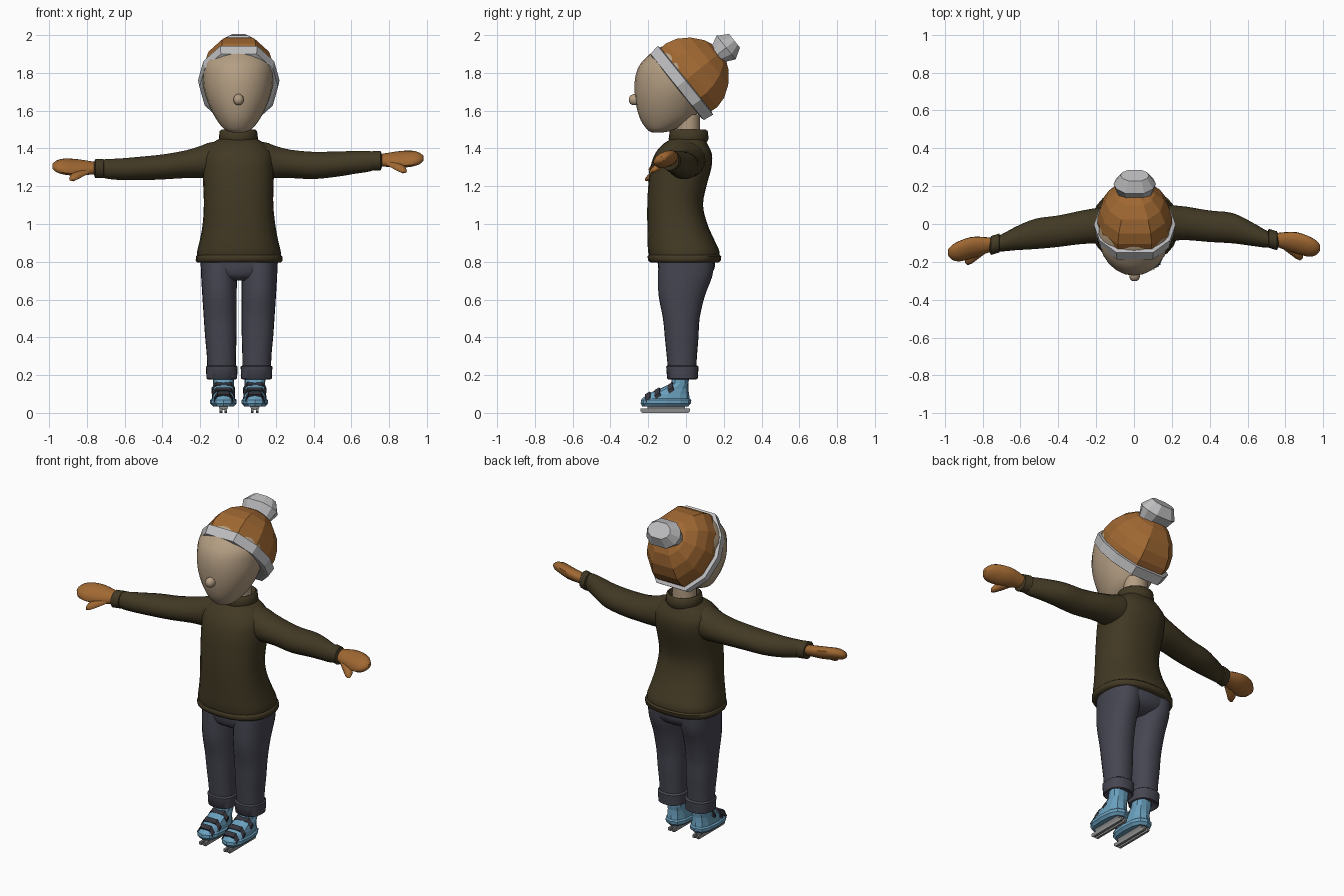
import bpy, bmesh, math
from mathutils import Vector as V


def mat(name, r, g, b):
    m = bpy.data.materials.new(name)
    lin = [((c / 255 + 0.055) / 1.055) ** 2.4 for c in (r, g, b)]
    m.diffuse_color = (*lin, 1)
    return m


SKIN = mat("skin", 180, 158, 131)
ORANGE = mat("orange_brown_knit", 160, 104, 50)
GREY = mat("light_grey", 190, 190, 192)
OLIVE = mat("dark_olive_wool", 66, 57, 36)
DENIM = mat("slate_denim", 70, 70, 82)
BLUE = mat("skate_blue", 106, 160, 190)
DARK = mat("dark_strap", 52, 52, 60)
STEEL = mat("steel", 140, 140, 140)


def smooth_rings(rings, steps):
    """Catmull-Rom interpolation between rings of numbers."""
    out = []
    for i in range(len(rings) - 1):
        p = [rings[max(0, min(len(rings) - 1, i + k))] for k in (-1, 0, 1, 2)]
        for s in range(steps):
            t = s / steps
            out.append([0.5 * (2 * b + (c - a) * t + (2 * a - 5 * b + 4 * c - d) * t * t
                               + (3 * b - a - 3 * c + d) * t ** 3) for a, b, c, d in zip(*p)])
    return out + [rings[-1]]


def loft(name, rings, material, sides=24, angles=None, smooth=True, power=1.0):
    """Skin a list of (centre, u axis, v axis) cross-sections, capped at both ends."""
    bm = bmesh.new()
    angles = angles or [360 * i / sides for i in range(sides)]
    n = len(angles)
    loops = []
    for c, u, v in rings:
        loop = []
        for a in angles:
            ca, sa = math.cos(math.radians(a)), math.sin(math.radians(a))
            ca, sa = (math.copysign(abs(k) ** power, k) for k in (ca, sa))
            loop.append(bm.verts.new(V(c) + V(u) * ca + V(v) * sa))
        loops.append(loop)
    for a, b in zip(loops, loops[1:]):
        for i in range(n):
            bm.faces.new((a[i], a[(i + 1) % n], b[(i + 1) % n], b[i]))
    bm.faces.new(loops[0][::-1])
    bm.faces.new(loops[-1])
    bmesh.ops.recalc_face_normals(bm, faces=bm.faces)
    me = bpy.data.meshes.new(name)
    bm.to_mesh(me)
    bm.free()
    me.materials.append(material)
    ob = bpy.data.objects.new(name, me)
    bpy.context.collection.objects.link(ob)
    if smooth:
        bpy.ops.object.select_all(action='DESELECT')
        ob.select_set(True)
        bpy.context.view_layer.objects.active = ob
        bpy.ops.object.shade_smooth_by_angle(angle=math.radians(50))
    return ob


def upright(name, rows, material, steps=3, **kw):
    """Rows of (z, x centre, half width, y front, y back)."""
    rows = smooth_rings(rows, steps) if steps > 1 else rows
    return loft(name, [((x, (f + b) / 2, z), (w, 0, 0), (0, (b - f) / 2, 0))
                       for z, x, w, f, b in rows], material, **kw)


def sideways(name, rows, material, steps=3, tilt=0.0, **kw):
    """Rows of (x, y centre, z centre, half depth, half height), tilted about x."""
    rows = smooth_rings(rows, steps) if steps > 1 else rows
    c, s = math.cos(tilt), math.sin(tilt)
    return loft(name, [((x, y, z), (0, h * c, h * s), (0, -t * s, t * c))
                       for x, y, z, h, t in rows], material, **kw)


# Head, nose and neck
upright("head", [(1.485, 0, .03, -.18, -.12), (1.50, 0, .07, -.205, -.06),
                 (1.55, 0, .112, -.24, .03), (1.62, 0, .15, -.262, .08),
                 (1.70, 0, .178, -.272, .12), (1.78, 0, .188, -.268, .15),
                 (1.85, 0, .18, -.24, .14), (1.92, 0, .13, -.165, .11),
                 (1.95, 0, .07, -.10, .06)], SKIN)
loft("nose", [((.003, y, 1.658), (r, 0, 0), (0, 0, r * 1.1)) for y, r in
              ((-.25, .028), (-.28, .028), (-.295, .021), (-.302, .01))], SKIN, sides=10)
upright("neck", [(1.42, 0, .07, -.05, .075), (1.58, 0, .07, -.05, .075)], SKIN, steps=1)

# Tilted bobble hat: faceted dome, turned-up band and pompom
HC, HN, HD = V((.004, -.025, 1.743)), V((0, .779, .627)), V((0, -.627, .779))
HAT_ANGLES = [27, 60, 90, 120, 153, 207, 240, 270, 300, 333]


def hat_part(name, rows, material):
    """Rows of (distance along the hat axis, radius along tilt, radius along x)."""
    loft(name, [(HC + HN * t, HD * d, V((w, 0, 0))) for t, d, w in rows], material,
         angles=HAT_ANGLES, smooth=False)


hat_part("hat_dome", [(0, .236, .195), (.07, .243, .198), (.13, .225, .185), (.19, .18, .155),
                      (.24, .115, .105), (.265, .05, .05)], ORANGE)
hat_part("hat_band", [(-.032, .232, .195), (-.028, .253, .208), (.028, .262, .216),
                      (.034, .235, .195)], GREY)
hat_part("hat_pompom", [(.245, .058, .095), (.305, .09, .112), (.362, .052, .075)], GREY)

# Sweater: body, hem, collar
upright("sweater_body", [(.80, .005, .218, -.185, .165), (.85, .005, .222, -.20, .178),
                         (.92, .005, .206, -.204, .148), (1.0, .005, .192, -.205, .113),
                         (1.1, .003, .184, -.205, .09), (1.2, .002, .186, -.20, .108),
                         (1.3, .001, .19, -.188, .135), (1.37, 0, .185, -.165, .137),
                         (1.42, 0, .15, -.125, .115), (1.45, 0, .10, -.08, .10)], OLIVE, power=.85)
upright("sweater_hem", [(.797, .006, .222, -.188, .172), (.806, .006, .23, -.20, .184),
                        (.828, .006, .229, -.204, .187), (.836, .006, .221, -.198, .178)],
        OLIVE, steps=1, power=.85)
upright("sweater_collar", [(1.43, .002, .094, -.082, .108), (1.45, .002, .104, -.092, .12),
                           (1.492, .002, .099, -.086, .115), (1.50, .002, .088, -.078, .105),
                           (1.47, .002, .072, -.055, .08)], OLIVE, steps=1)

# Sleeves (x, y, z, half depth, half height): the right arm is raised a little higher
SLEEVES = {
    "left": [(-.08, -.01, 1.345, .10, .095), (-.15, -.01, 1.338, .10, .095),
             (-.20, -.01, 1.328, .094, .086), (-.28, -.018, 1.316, .088, .074),
             (-.40, -.038, 1.302, .083, .067), (-.52, -.052, 1.294, .08, .063),
             (-.62, -.075, 1.29, .063, .058), (-.70, -.10, 1.292, .045, .052),
             (-.74, -.105, 1.296, .036, .04)],
    "right": [(.08, 0, 1.345, .10, .095), (.15, .003, 1.338, .10, .095),
              (.20, .005, 1.328, .094, .086), (.28, .003, 1.318, .088, .076),
              (.40, -.012, 1.31, .083, .073), (.52, -.022, 1.317, .08, .068),
              (.62, -.052, 1.326, .063, .061), (.70, -.08, 1.332, .045, .054),
              (.74, -.084, 1.336, .036, .04)]}
# Mittens share one shape, offset per side
PALM = [(.745, -.083, 1.337, .036, .03), (.80, -.09, 1.34, .052, .033), (.86, -.10, 1.342, .064, .036),
        (.92, -.118, 1.346, .062, .034), (.96, -.125, 1.347, .045, .026), (.982, -.125, 1.347, .018, .012)]
THUMB = [(.80, -.115, 1.325, .022), (.845, -.145, 1.304, .025),
         (.872, -.168, 1.29, .023), (.885, -.184, 1.281, .012)]
for side, s, dy, dz in (("left", -1, -.025, -.042), ("right", 1, 0, 0)):
    sideways(side + "_sleeve", SLEEVES[side], OLIVE, sides=18)
    sideways(side + "_sleeve_cuff", [(s * x, -.081 + dy - (x - .73) * .3, 1.335 + dz, h, h * 1.04)
                                     for x, h in ((.708, .04), (.712, .05), (.755, .05), (.762, .034))],
             OLIVE, steps=1, sides=14)
    sideways(side + "_mitten", [(s * x, y + dy, z + dz, h, t) for x, y, z, h, t in PALM],
             ORANGE, steps=2, sides=12, tilt=.55)
    loft(side + "_mitten_thumb", [((s * x, y + dy, z + dz), (s * .75 * r, .66 * r, 0), (0, .3 * r, .95 * r))
                                  for x, y, z, r in THUMB], ORANGE, sides=8)

# Trousers: hips joining two legs
upright("trouser_hips", [(.70, .006, .07, -.10, .07), (.725, .006, .16, -.135, .125),
                         (.77, .006, .20, -.148, .152), (.83, .006, .205, -.15, .15)], DENIM, power=.85)

for side, s in (("left", -1), ("right", 1)):
    def at(x):
        return .006 + s * x
    upright(side + "_trouser_leg",
            [(.80, at(.104), .10, -.145, .15), (.72, at(.106), .095, -.148, .138),
             (.62, at(.104), .091, -.145, .10), (.50, at(.10), .087, -.122, .072),
             (.40, at(.097), .083, -.112, .066), (.30, at(.094), .077, -.102, .058),
             (.20, at(.093), .075, -.092, .052)], DENIM, power=.9)
    upright(side + "_trouser_turnup",
            [(.20, at(.092), .05, -.08, .04), (.178, at(.092), .074, -.095, .056),
             (.182, at(.092), .081, -.10, .062), (.245, at(.092), .084, -.105, .067),
             (.252, at(.092), .074, -.097, .058)], DENIM, steps=1, power=.85)

    # Skate boot, straps, sole plate and twin runners
    fx = at(.083)
    upright(side + "_boot",
            [(.035, fx, .056, -.232, .012), (.05, fx, .07, -.24, .026), (.068, fx, .07, -.238, .028),
             (.075, fx, .062, -.232, .02), (.10, fx, .06, -.205, .016), (.13, fx, .056, -.135, .012),
             (.155, fx, .055, -.08, .014), (.20, fx, .056, -.07, .016)],
            BLUE, steps=1, sides=12, smooth=False, power=.8)
    for i, (y, z, w) in enumerate(((-.20, .098, .05), (-.15, .12, .06), (-.08, .148, .062))):
        arch = [(-w, -.03), (-w * .65, 0), (w * .65, 0), (w, -.03)]
        loft(f"{side}_boot_strap_{i + 1}",
             [((fx + x, y, z + h), (0, .018, .011), (0, -.006, .011)) for x, h in arch],
             DARK, angles=[45, 135, 225, 315], smooth=False)
    box = [45, 135, 225, 315]
    k = math.sqrt(2)
    loft(side + "_sole_plate", [((fx, -.105, z), (w * k, 0, 0), (0, .10 * k, 0))
                                for z, w in ((.014, .017), (.04, .028))], STEEL, angles=box, smooth=False)
    for j in (-1, 1):
        loft(f"{side}_runner_{'inner' if j * s < 0 else 'outer'}",
             [((fx + j * .013, -.11, z), (.007 * k, 0, 0), (0, l * k, 0))
              for z, l in ((0, .122), (.007, .13), (.022, .13))], STEEL, angles=box, smooth=False)
